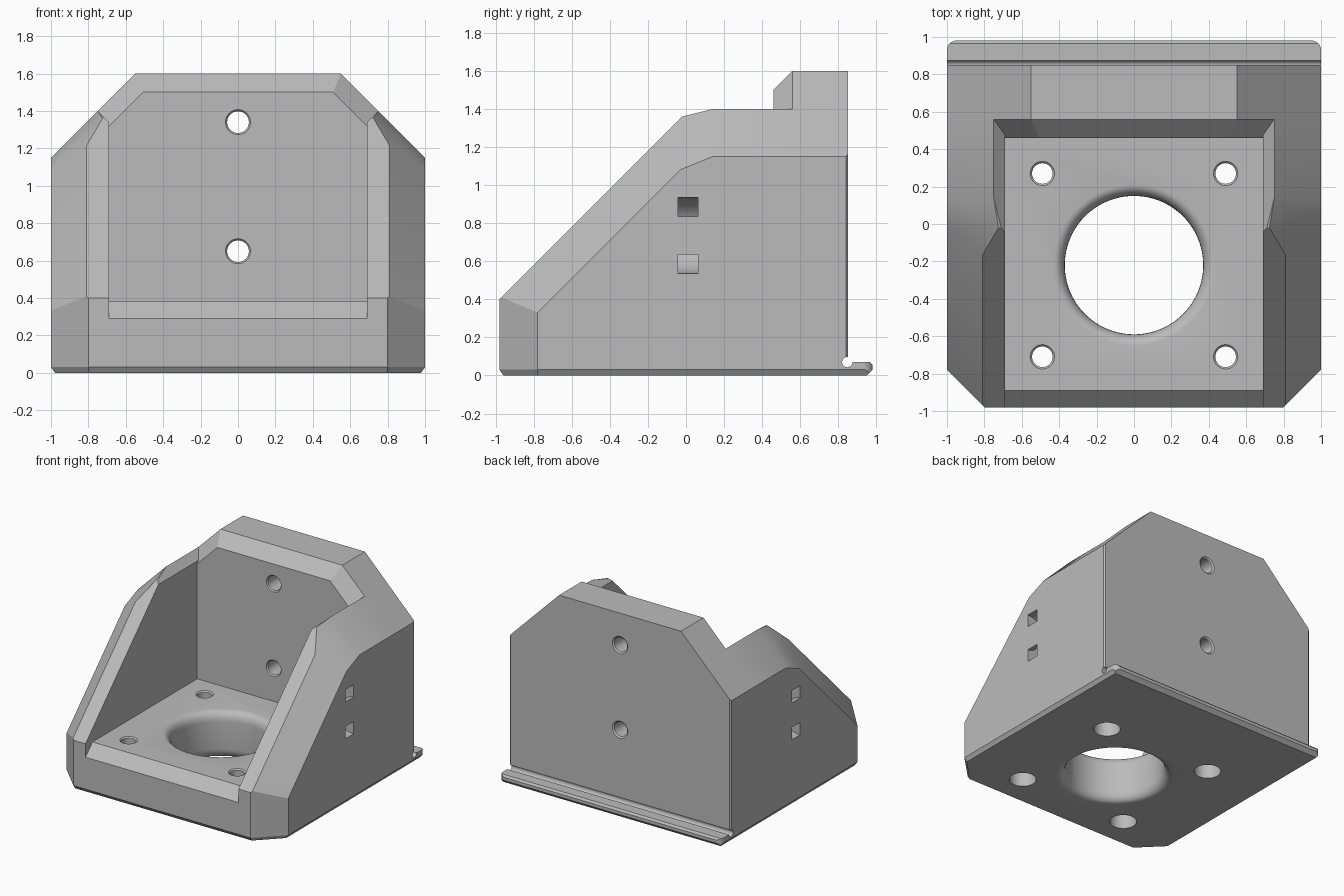
import bpy, bmesh, math
from mathutils import Matrix, Vector

if "Cube" in bpy.data.objects:
    bpy.data.objects.remove(bpy.data.objects["Cube"])

grey = bpy.data.materials.new("plain_grey")
grey.use_nodes = True
grey.diffuse_color = (0.5, 0.5, 0.5, 1)
grey.node_tree.nodes["Principled BSDF"].inputs["Base Color"].default_value = (0.5, 0.5, 0.5, 1)


def finish(bm, name):
    bmesh.ops.recalc_face_normals(bm, faces=bm.faces)
    mesh = bpy.data.meshes.new(name)
    bm.to_mesh(mesh)
    bm.free()
    mesh.materials.append(grey)
    obj = bpy.data.objects.new(name, mesh)
    bpy.context.collection.objects.link(obj)
    return obj


def chamfered_box(name, low, high, planes):
    """Box trimmed by planes given as (normal, point)."""
    low, high = Vector(low), Vector(high)
    bm = bmesh.new()
    bmesh.ops.create_cube(bm, size=1)
    for v in bm.verts:
        v.co = (low + high) / 2 + v.co * (high - low)
    for normal, point in planes:
        geom = bm.verts[:] + bm.edges[:] + bm.faces[:]
        cut = bmesh.ops.bisect_plane(bm, geom=geom, dist=1e-5, plane_co=point,
                                     plane_no=Vector(normal).normalized(), clear_outer=True)
        edges = [e for e in cut["geom_cut"]
                 if isinstance(e, bmesh.types.BMEdge) and e.is_boundary]
        if edges:
            bmesh.ops.holes_fill(bm, edges=edges)
    return finish(bm, name)


def both(normal, point):
    """A plane and its mirror image across x."""
    (a, b, c), (x, y, z) = normal, point
    return [(normal, point), ((-a, b, c), (-x, y, z))]


def lathe(name, profile, matrix, sides=64):
    """Solid turned around local z from (radius, height) pairs."""
    bm = bmesh.new()
    rings = []
    for r, h in profile:
        rings.append([bm.verts.new(matrix @ Vector((r * math.cos(t), r * math.sin(t), h)))
                      for t in (2 * math.pi * i / sides for i in range(sides))])
    for a, b in zip(rings, rings[1:]):
        for i in range(sides):
            j = (i + 1) % sides
            bm.faces.new((a[i], a[j], b[j], b[i]))
    bm.faces.new(rings[0])
    bm.faces.new(rings[-1])
    return finish(bm, name)


def tie_channel(name, x, y, z, inner, outer, width, sides=48):
    """Square-section ring around the y axis."""
    bm = bmesh.new()
    section = [(inner, -1), (outer, -1), (outer, 1), (inner, 1)]
    rings = []
    for i in range(sides):
        t = 2 * math.pi * i / sides
        rings.append([bm.verts.new((x + r * math.cos(t), y + s * width / 2, z + r * math.sin(t)))
                      for r, s in section])
    for i in range(sides):
        a, b = rings[i], rings[(i + 1) % sides]
        for k in range(4):
            m = (k + 1) % 4
            bm.faces.new((a[k], a[m], b[m], b[k]))
    return finish(bm, name)


def combine(target, other, operation):
    mod = target.modifiers.new("combine", "BOOLEAN")
    mod.operation, mod.object, mod.solver = operation, other, "EXACT"
    bpy.context.view_layer.objects.active = target
    bpy.ops.object.modifier_apply(modifier=mod.name)
    bpy.data.objects.remove(other)


# Chamfers shared by the outer faces
base = [((0, -1, -0.7), (0, -0.98, 0.03))]
base += both((1, 0, -0.7), (1, 0, 0.03))
base += both((1, -1, 0), (0.8, -0.98, 0)) + both((1, -1, -0.8), (0.8, -0.98, 0.03))
roof = both((1, 0, 1), (1, 0, 1.15))

# Back wall with angled top corners and a bevelled opening edge
back_planes = base + roof + [((0, -1, 1), (0, 0.56, 1.6))]
back_planes += both((1, -math.sqrt(2), 1), (0.75, 0.56, 1.4))
back_planes += both((1, 1, 0), (1, 0.84, 0))
bracket = chamfered_box("motor_bracket", (-1, 0.46, 0), (1, 0.85, 1.6), back_planes)

# Sloping side walls
slope = [((0, -1, 1), (0, -0.98, 0.4)), ((0, -0.25, 1), (0, 0.14, 1.4))]
slope += both((1.42, -1, 1), (0.81, -0.98, 0.4)) + both((1, -0.41, 1), (1, 0.14, 1.15))
for side in (1, -1):
    inner_edge = [((-side, 0, 1), (side * 0.75, 0, 1.4))]
    xs = sorted((side * 0.69, side))
    wall = chamfered_box("side_wall", (xs[0], -0.98, 0), (xs[1], 0.6, 1.4),
                         base + roof + slope + inner_edge)
    combine(bracket, wall, "UNION")

# Floor plate with bevelled front lip
floor = chamfered_box("floor_plate", (-0.75, -0.98, 0), (0.75, 0.6, 0.38),
                      base + [((0, -1, 1), (0, -0.98, 0.29))])
combine(bracket, floor, "UNION")

# Rounded rear lip
lip_planes = both((1, 0, -0.7), (1, 0, 0.03))
lip_planes += [((0, 1, -1), (0, 0.98, 0.03)), ((0, 1, 1), (0, 0.98, 0.055))]
for k in (1, 2, 3):
    c, s = math.cos(k * math.pi / 8), math.sin(k * math.pi / 8)
    lip_planes += both((c, s, 0), (0.95 + 0.05 * c, 0.93 + 0.05 * s, 0))
lip = chamfered_box("rear_lip", (-1, 0.7, 0), (1, 0.98, 0.07), lip_planes)
combine(bracket, lip, "UNION")

# Relief groove between the lip and the back wall
cutters = [lathe("groove", [(0.027, -1.2), (0.027, 1.2)],
                 Matrix.Translation((0, 0.847, 0.07)) @ Matrix.Rotation(math.pi / 2, 4, "Y"), 24)]

# Large rounded bore
bore = [(0.43, -0.1)]
for k in range(7):
    t = k / 6 * math.pi / 2
    bore.append((0.43 - 0.06 * math.sin(t), 0.08 - 0.08 * math.cos(t)))
bore += [(r, 0.38 - h) for r, h in reversed(bore)]
cutters.append(lathe("bore", bore, Matrix.Translation((0, -0.22, 0)), 96))

# Counterbored floor screw holes
screw = [(0.1, -0.1), (0.1, 0.2), (0.055, 0.2), (0.055, 0.37), (0.065, 0.38), (0.065, 0.6)]
for x in (-0.49, 0.49):
    for y in (-0.71, 0.27):
        cutters.append(lathe("screw_hole", screw, Matrix.Translation((x, y, 0)), 40))

# Back wall bolt holes
bolt = [(0.067, 0.3), (0.067, 0.46), (0.058, 0.47), (0.058, 0.84), (0.07, 0.85), (0.07, 1)]
for z in (0.65, 1.34):
    cutters.append(lathe("bolt_hole", bolt, Matrix.Translation((0, 0, z))
                         @ Matrix.Rotation(-math.pi / 2, 4, "X"), 40))

# Curved tie channels in both side walls
for side in (1, -1):
    cutters.append(tie_channel("tie_channel", side, 0.01, 0.735, 0.1, 0.2, 0.105))

for cutter in cutters:
    combine(bracket, cutter, "DIFFERENCE")

# Smooth the round parts, keep hard edges
for obj in bpy.context.selected_objects:
    obj.select_set(False)
bracket.select_set(True)
bpy.context.view_layer.objects.active = bracket
bpy.ops.object.shade_smooth_by_angle(angle=math.radians(20))
